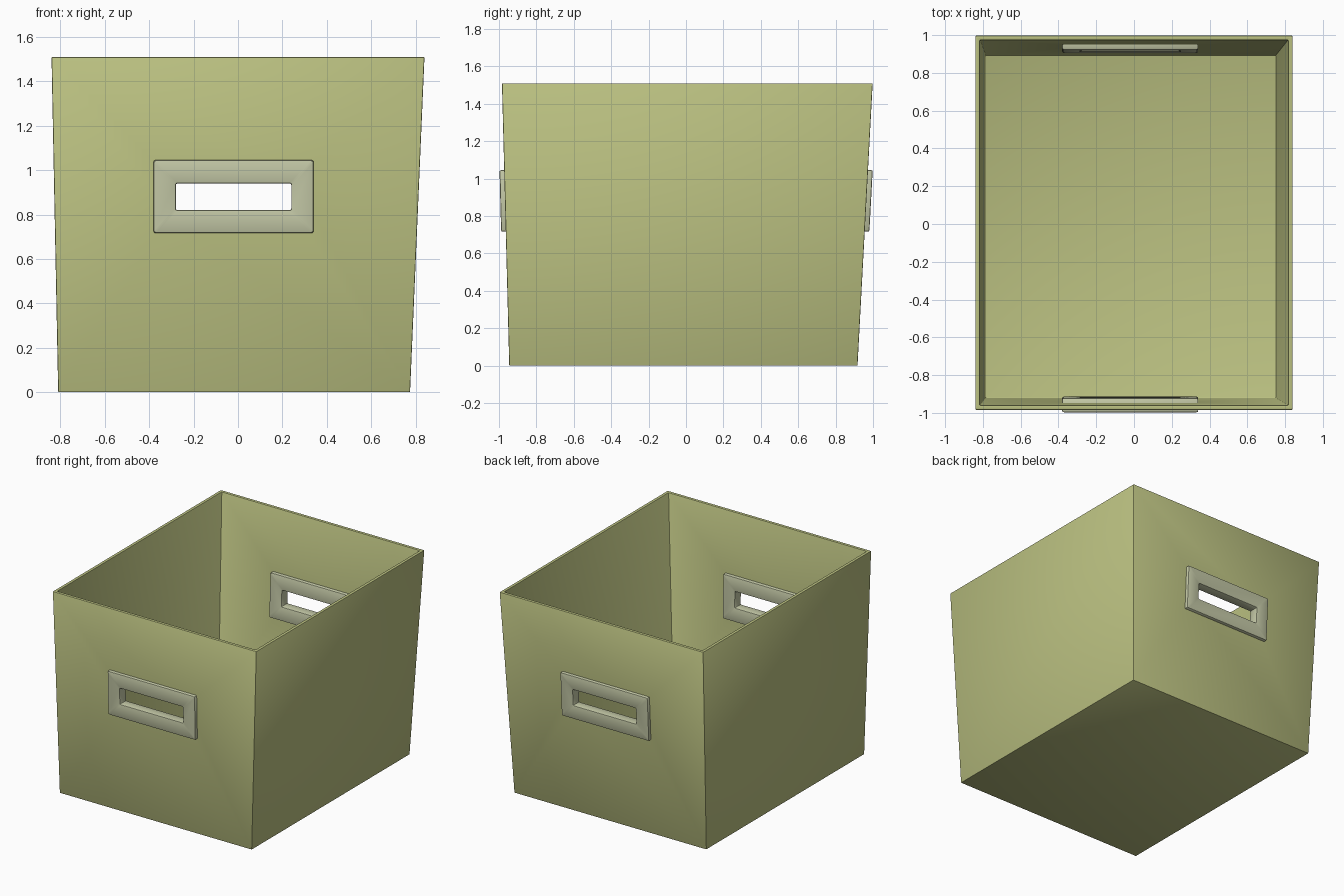
import bpy, bmesh

if "Cube" in bpy.data.objects:
    bpy.data.objects.remove(bpy.data.objects["Cube"])

H = 1.51          # bin height
WALL = 0.024      # wall thickness
# footprint as (x0, x1, y0, y1), tapering slightly unevenly
BASE = (-0.81, 0.775, -0.945, 0.917)
RIM = (-0.84, 0.84, -0.984, 0.998)


def material(name, rgb):
    m = bpy.data.materials.new(name)
    m.diffuse_color = (*rgb, 1)
    m.use_nodes = True
    m.node_tree.nodes["Principled BSDF"].inputs["Base Color"].default_value = m.diffuse_color
    return m


olive = material("olive_green", (0.497, 0.533, 0.220))
pale = material("pale_grey_green", (0.546, 0.575, 0.380))


def side(i, z):
    """Position of outer wall i (index into BASE and RIM) at height z."""
    return BASE[i] + (RIM[i] - BASE[i]) * z / H


def ring(z, inset):
    x0, x1, y0, y1 = (side(i, z) for i in range(4))
    t = inset
    return [(x0 + t, y0 + t, z), (x1 - t, y0 + t, z),
            (x1 - t, y1 - t, z), (x0 + t, y1 - t, z)]


def build(name, loops, mat, closed=False, bevel=0.0):
    """Skin four-point loops one after another; cap the ends or join them."""
    bm = bmesh.new()
    vs = [[bm.verts.new(p) for p in loop] for loop in loops]
    pairs = list(zip(vs, vs[1:])) + ([(vs[-1], vs[0])] if closed else [])
    for a, b in pairs:
        for k in range(4):
            j = (k + 1) % 4
            bm.faces.new((a[k], a[j], b[j], b[k]))
    if not closed:
        bm.faces.new(vs[0])
        bm.faces.new(vs[-1])
    bmesh.ops.recalc_face_normals(bm, faces=bm.faces)
    if bevel:
        bmesh.ops.bevel(bm, geom=bm.edges[:], offset=bevel, segments=2,
                        profile=0.5, affect='EDGES')
    me = bpy.data.meshes.new(name)
    bm.to_mesh(me)
    bm.free()
    me.materials.append(mat)
    ob = bpy.data.objects.new(name, me)
    bpy.context.collection.objects.link(ob)
    return ob


def activate(ob):
    bpy.ops.object.select_all(action='DESELECT')
    ob.select_set(True)
    bpy.context.view_layer.objects.active = ob


def slot(x0, x1, z0, z1, wall, offset):
    """Rectangle lying parallel to the sloping front (2) or back (3) wall."""
    return [(x, side(wall, z) + offset, z)
            for x, z in ((x0, z0), (x1, z0), (x1, z1), (x0, z1))]


# bin body: outside skin, rim, inside skin and floor
body = build("bin_body", [ring(0, 0), ring(H, 0), ring(H, WALL), ring(0.024, WALL)],
             olive, bevel=0.005)

# handle openings through both end walls, hidden behind the frames
for wall in (2, 3):
    cutter = build("handle_cutter",
                   [slot(-0.30, 0.26, 0.80, 0.96, wall, o) for o in (-0.1, 0.1)], olive)
    cutter.hide_render = True
    mod = body.modifiers.new("opening", 'BOOLEAN')
    mod.operation = 'DIFFERENCE'
    mod.solver = 'EXACT'
    mod.object = cutter
    activate(body)
    bpy.ops.object.modifier_apply(modifier=mod.name)
    bpy.data.objects.remove(cutter)

# handle frames, passing through the walls
parts = [body]
for name, wall, out in (("front_handle", 2, -1), ("back_handle", 3, 1)):
    outer = (-0.38, 0.34, 0.717, 1.045)
    hole = (-0.28, 0.24, 0.82, 0.94)
    near, far = out * 0.025, -out * 0.05
    parts.append(build(name, [slot(*outer, wall, near), slot(*outer, wall, far),
                              slot(*hole, wall, far), slot(*hole, wall, near)],
                       pale, closed=True, bevel=0.007))

for ob in parts:
    activate(ob)
    bpy.ops.object.shade_smooth_by_angle(angle=0.6)
